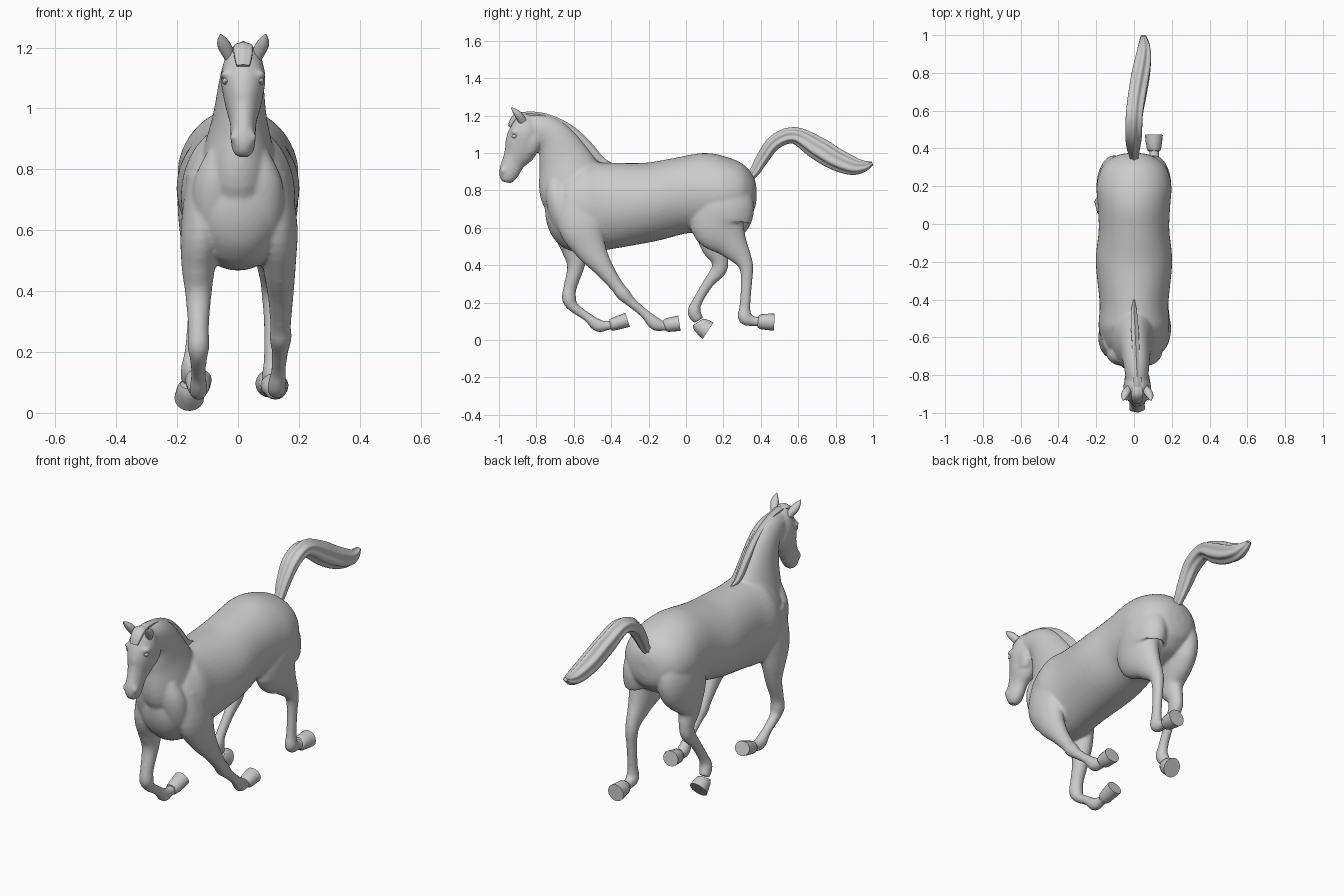
import bpy, bmesh
from math import sin, cos, pi
from mathutils import Vector


def spline(pts, steps):
    """Catmull-Rom resampling of (x, y, z, half_width, half_depth) stations."""
    p = [pts[0]] + list(pts) + [pts[-1]]
    out = []
    for i in range(1, len(p) - 2):
        for s in range(steps):
            t = s / steps
            out.append([0.5 * (2 * b + (c - a) * t + (2 * a - 5 * b + 4 * c - d) * t * t
                               + (3 * b - a - 3 * c + d) * t ** 3)
                        for a, b, c, d in zip(*p[i - 1:i + 3])])
    return out + [list(pts[-1])]


def loft(bm, pts, sides=48, steps=5, groove=0.0, lobes=6):
    """Skin of elliptical rings, each square to the path in the y-z plane."""
    st = spline(pts, steps)
    rings = []
    for i, (x, y, z, hx, hd) in enumerate(st):
        a, b = st[max(i - 1, 0)], st[min(i + 1, len(st) - 1)]
        n = Vector((0, -(b[2] - a[2]), b[1] - a[1])).normalized()
        ring = []
        for k in range(sides):
            t = 2 * pi * k / sides
            r = 1 - groove * (0.5 + 0.5 * cos(lobes * t))
            ring.append(bm.verts.new(Vector((x + max(hx, .002) * r * cos(t), y, z))
                                     + n * (max(hd, .002) * r * sin(t))))
        rings.append(ring)
    for r0, r1 in zip(rings, rings[1:]):
        for k in range(sides):
            j = (k + 1) % sides
            bm.faces.new((r0[k], r0[j], r1[j], r1[k]))
    bm.faces.new(rings[0][::-1])
    bm.faces.new(rings[-1])


def make(name, lofts, angle=50, **kw):
    bm = bmesh.new()
    for pts in lofts:
        loft(bm, pts, **kw)
    bmesh.ops.recalc_face_normals(bm, faces=bm.faces)
    me = bpy.data.meshes.new(name)
    bm.to_mesh(me)
    bm.free()
    ob = bpy.data.objects.new(name, me)
    bpy.context.collection.objects.link(ob)
    bpy.context.view_layer.objects.active = ob
    ob.select_set(True)
    bpy.ops.object.shade_smooth_by_angle(angle=angle * pi / 180)
    ob.select_set(False)
    return ob


HX = 0.017  # the head is turned slightly off the centre line

# Trunk, chest to rump
trunk = [(0, -.745, .745, .03, .04), (0, -.705, .735, .115, .14), (0, -.64, .722, .16, .215),
         (0, -.55, .71, .187, .242), (0, -.42, .717, .182, .232), (0, -.2, .737, .202, .212),
         (0, -.03, .772, .187, .204), (0, .1, .785, .192, .215), (0, .2, .785, .198, .198),
         (0, .29, .783, .175, .165), (0, .34, .782, .13, .122), (0, .365, .782, .085, .085),
         (0, .376, .782, .03, .04)]
# Neck, withers to poll
neck = [(0, -.55, .75, .13, .18), (0, -.6, .82, .125, .19), (.005, -.65, .965, .09, .142),
        (.01, -.70, 1.07, .075, .104), (.014, -.765, 1.12, .066, .085), (HX, -.85, 1.135, .055, .072)]
# Head, poll to lips
head = [(HX, -.845, 1.205, .03, .03), (HX, -.855, 1.17, .058, .065), (HX, -.863, 1.10, .073, .089),
        (HX, -.885, 1.02, .061, .088), (HX, -.92, .957, .044, .063), (HX, -.945, .90, .041, .055),
        (HX, -.955, .865, .036, .043), (HX, -.96, .843, .022, .024)]
# Legs, shoulder or hip to pastern
front_right = [(.11, -.56, .78, .06, .11), (.125, -.56, .62, .07, .125), (.135, -.51, .49, .055, .085),
               (.14, -.44, .385, .042, .052), (.14, -.37, .29, .034, .036), (.14, -.335, .245, .036, .037),
               (.138, -.29, .20, .027, .027), (.133, -.22, .14, .024, .025), (.128, -.165, .088, .031, .036),
               (.125, -.12, .075, .026, .026), (.124, -.09, .078, .026, .026)]
front_left = [(-.11, -.58, .78, .06, .11), (-.12, -.6, .6, .068, .11), (-.13, -.59, .48, .055, .075),
              (-.13, -.59, .39, .043, .046), (-.13, -.62, .28, .034, .035), (-.13, -.625, .22, .036, .038),
              (-.13, -.60, .175, .028, .028), (-.13, -.53, .125, .024, .024), (-.13, -.47, .078, .03, .034),
              (-.13, -.42, .078, .025, .025), (-.13, -.38, .085, .025, .025)]
hind_right = [(.09, .2, .85, .08, .12), (.105, .2, .72, .092, .165), (.11, .18, .615, .078, .155),
              (.11, .245, .515, .055, .088), (.11, .30, .44, .038, .052), (.11, .323, .385, .032, .037),
              (.11, .323, .3, .025, .03), (.11, .315, .18, .025, .029), (.11, .316, .12, .032, .038),
              (.107, .365, .1, .026, .026), (.107, .41, .098, .027, .027)]
hind_left = [(-.09, .2, .85, .08, .12), (-.105, .2, .72, .092, .165), (-.115, .17, .61, .078, .15),
             (-.125, .155, .505, .052, .08), (-.13, .18, .43, .037, .048), (-.135, .175, .375, .033, .042),
             (-.14, .12, .305, .026, .029), (-.15, .06, .205, .025, .027), (-.155, .044, .15, .032, .036),
             (-.16, .068, .105, .028, .028)]

# Muscles of the chest and face, mirrored left and right
muscles = []
for s in (-1, 1):
    muscles.append([(s * .06, -.70, .86, .04, .04), (s * .07, -.685, .76, .075, .065),
                    (s * .075, -.64, .64, .075, .075), (s * .08, -.58, .54, .04, .05)])
    # jaw cheek
    muscles.append([(HX + s * .03, -.82, 1.11, .03, .04), (HX + s * .034, -.83, 1.06, .034, .055),
                    (HX + s * .03, -.845, 1.0, .025, .04)])
    # brow ridge and nostril
    muscles.append([(HX + s * .05, -.935, 1.112, .012, .01), (HX + s * .06, -.915, 1.112, .014, .012),
                    (HX + s * .06, -.89, 1.105, .01, .01)])
    muscles.append([(HX + s * .024, -.972, .93, .008, .01), (HX + s * .028, -.975, .905, .016, .018),
                    (HX + s * .024, -.972, .88, .008, .01)])

# Body parts fused into one skin
body = make("body", [trunk, neck, head, front_right, front_left, hind_right, hind_left] + muscles)
rm = body.modifiers.new("fuse", 'REMESH')
rm.mode = 'VOXEL'
rm.voxel_size = 0.008
rm.use_smooth_shade = True
sm = body.modifiers.new("soften", 'SMOOTH')
sm.factor = 0.5
sm.iterations = 6

# Hooves with a coronet edge and flat soles
hooves = {
    "hoof_front_right": [(.124, -.115, .076, .027, .027), (.123, -.10, .08, .038, .037), (.12, -.035, .09, .046, .041)],
    "hoof_front_left": [(-.13, -.405, .08, .027, .027), (-.13, -.39, .084, .036, .034), (-.13, -.312, .108, .044, .039)],
    "hoof_hind_right": [(.106, .385, .099, .028, .028), (.106, .40, .098, .038, .04), (.105, .472, .096, .048, .046)],
    "hoof_hind_left": [(-.16, .062, .095, .029, .03), (-.16, .075, .08, .039, .043), (-.16, .118, .05, .049, .053)],
}
for name, pts in hooves.items():
    make(name, [pts], sides=16, steps=2, angle=40)

# Ears and eyes
for s, side in ((-1, "left"), (1, "right")):
    make("ear_" + side, [[(HX + s * .044, -.87, 1.165, .018, .022), (HX + s * .058, -.892, 1.198, .024, .021),
                          (HX + s * .067, -.913, 1.222, .018, .015), (HX + s * .074, -.935, 1.244, .002, .002)]],
         sides=12)
    make("eye_" + side, [[(HX + s * .056, -.933, 1.088, .003, .002), (HX + s * .058, -.917, 1.09, .01, .012),
                          (HX + s * .058, -.9, 1.088, .003, .002)]], sides=12)

# Mane along the crest, and forelock
make("mane", [[(0, -.40, .945, .004, .004), (0, -.46, .965, .016, .022), (.003, -.535, 1.045, .022, .028),
               (.008, -.63, 1.128, .022, .028), (.013, -.74, 1.183, .022, .025), (HX, -.84, 1.2, .026, .022),
               (HX, -.89, 1.193, .02, .014)]], sides=24, groove=.18)
make("forelock", [[(HX, -.85, 1.197, .024, .018), (HX, -.895, 1.2, .034, .019), (HX, -.925, 1.175, .033, .016),
                   (HX, -.943, 1.14, .024, .01)]], sides=24, groove=.12)

# Tail of grooved hair, streaming back
make("tail", [[(0, .335, .865, .022, .022), (0, .37, .905, .028, .028), (-.003, .405, .965, .038, .034),
               (-.002, .475, 1.058, .049, .04), (.002, .58, 1.094, .05, .045), (.02, .70, 1.028, .053, .062),
               (.037, .80, .968, .053, .06), (.05, .89, .932, .045, .05), (.053, .95, .93, .033, .032),
               (.05, .997, .946, .015, .01)]], sides=48, groove=.2)
